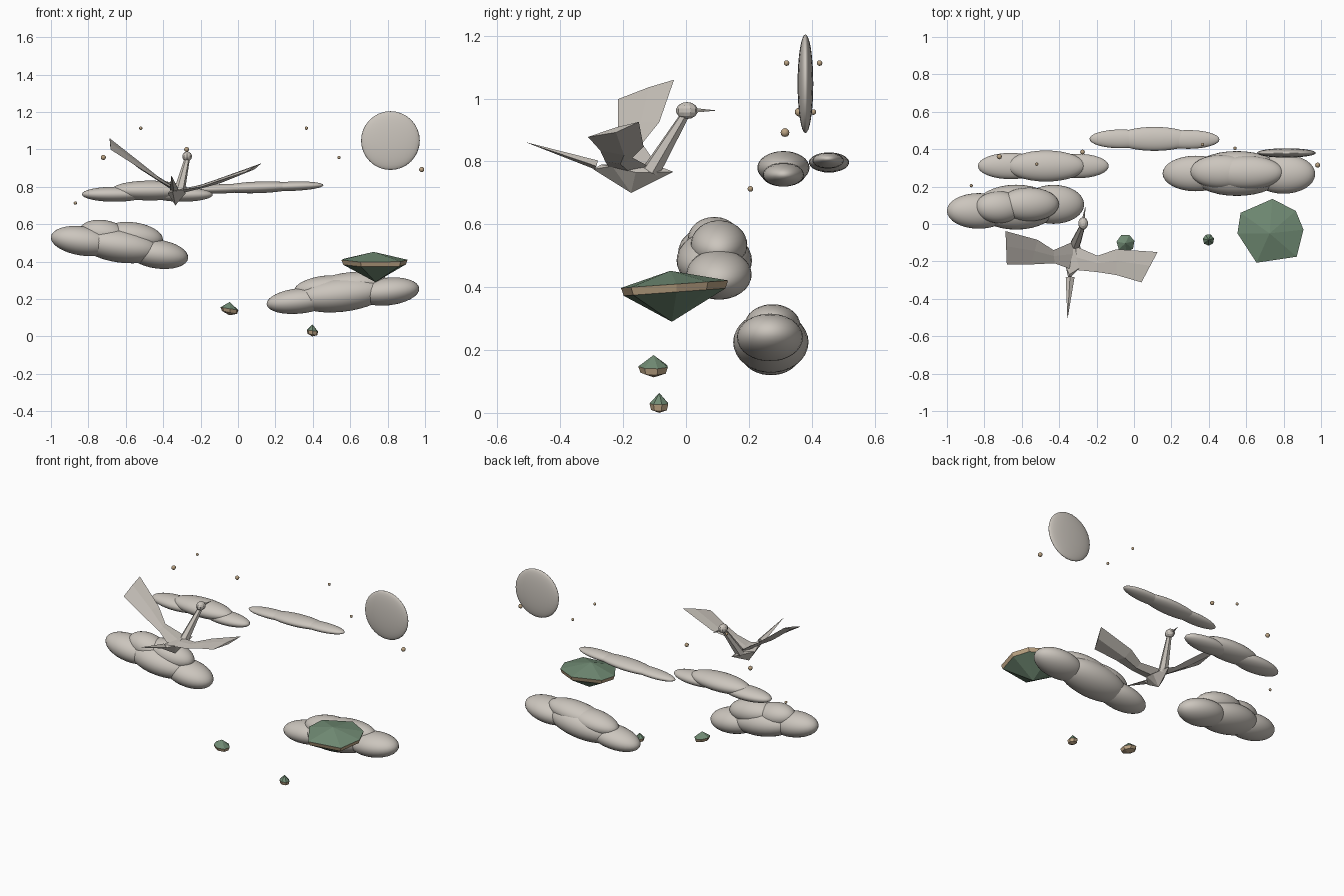
import bpy, bmesh, math
from mathutils import Vector

if "Cube" in bpy.data.objects:
    bpy.data.objects.remove(bpy.data.objects["Cube"])


def material(name, rgb):
    m = bpy.data.materials.new(name)
    m.diffuse_color = (*rgb, 1)
    m.use_nodes = True
    m.node_tree.nodes["Principled BSDF"].inputs["Base Color"].default_value = m.diffuse_color
    return m


GREY = material("warm_grey", (0.60, 0.56, 0.51))
GREEN = material("moss_green", (0.165, 0.26, 0.175))
TAN = material("tan", (0.50, 0.37, 0.23))


def finish(name, bm, mats, smooth=False):
    bmesh.ops.recalc_face_normals(bm, faces=bm.faces[:])
    for f in bm.faces:
        f.smooth = smooth
    me = bpy.data.meshes.new(name)
    bm.to_mesh(me)
    bm.free()
    for m in mats:
        me.materials.append(m)
    ob = bpy.data.objects.new(name, me)
    bpy.context.collection.objects.link(ob)
    return ob


def ellipsoid(name, loc, size, mat, tilt=0, seg=32, rings=16, smooth=True):
    bm = bmesh.new()
    bmesh.ops.create_uvsphere(bm, u_segments=seg, v_segments=rings, radius=1)
    bmesh.ops.scale(bm, vec=size, verts=bm.verts[:])
    ob = finish(name, bm, [mat], smooth)
    ob.location = loc
    ob.rotation_euler.y = math.radians(tilt)
    return ob


def hull(name, pts, mat):
    bm = bmesh.new()
    for p in pts:
        bm.verts.new(p)
    bmesh.ops.convex_hull(bm, input=bm.verts[:])
    return finish(name, bm, [mat])


# Clouds: overlapping stretched spheres (centre, radii)
clouds = {
    "left_cloud": (8, [((-0.83, 0.07, 0.51), (0.172, 0.095, 0.078)),
                       ((-0.63, 0.09, 0.485), (0.22, 0.12, 0.09)),
                       ((-0.43, 0.105, 0.44), (0.165, 0.104, 0.077)),
                       ((-0.72, 0.09, 0.55), (0.13, 0.085, 0.072)),
                       ((-0.56, 0.105, 0.535), (0.16, 0.09, 0.075))]),
    "right_cloud": (-6, [((0.33, 0.27, 0.19), (0.178, 0.095, 0.068)),
                         ((0.55, 0.27, 0.225), (0.25, 0.12, 0.094)),
                         ((0.80, 0.267, 0.24), (0.17, 0.105, 0.074)),
                         ((0.47, 0.28, 0.26), (0.17, 0.09, 0.065)),
                         ((0.60, 0.275, 0.275), (0.20, 0.09, 0.068))]),
    "rear_left_cloud": (0, [((-0.66, 0.31, 0.76), (0.175, 0.07, 0.04)),
                            ((-0.47, 0.31, 0.78), (0.21, 0.083, 0.053)),
                            ((-0.30, 0.31, 0.758), (0.165, 0.065, 0.038))]),
    "rear_middle_cloud": (-2, [((-0.07, 0.455, 0.79), (0.168, 0.05, 0.025)),
                               ((0.11, 0.455, 0.797), (0.21, 0.064, 0.031)),
                               ((0.29, 0.452, 0.803), (0.167, 0.05, 0.025))]),
}
for name, (tilt, puffs) in clouds.items():
    for i, (loc, size) in enumerate(puffs):
        ellipsoid(f"{name}_puff_{i + 1}", loc, size, GREY, tilt)

# Flattened moon disc
ellipsoid("moon", (0.815, 0.38, 1.047), (0.157, 0.025, 0.157), GREY)

# Small stars
stars = [(-0.72, 0.36, 0.957, 0.014), (-0.52, 0.32, 1.113, 0.009),
         (-0.275, 0.385, 1.0, 0.013), (0.366, 0.425, 1.113, 0.009),
         (0.54, 0.405, 0.957, 0.009), (0.982, 0.315, 0.892, 0.014),
         (-0.87, 0.205, 0.713, 0.009)]
for i, (x, y, z, r) in enumerate(stars):
    ellipsoid(f"star_{i + 1}", (x, y, z), (r, r, r), TAN, seg=8, rings=6)


def rock(name, rim, inset, band, top, bottom, mats):
    """Ring of rim points, a narrower lower ring, and a peak at each end."""
    bm = bmesh.new()
    c = Vector((sum(p[0] for p in rim), sum(p[1] for p in rim), 0)) / len(rim)
    upper = [bm.verts.new(p) for p in rim]
    lower = [bm.verts.new((c.x + (x - c.x) * inset, c.y + (y - c.y) * inset, z - band))
             for x, y, z in rim]
    a, b = bm.verts.new(top), bm.verts.new(bottom)
    n = len(rim)
    for i in range(n):
        j = (i + 1) % n
        bm.faces.new((upper[i], upper[j], a)).material_index = 0
        bm.faces.new((upper[i], lower[i], lower[j], upper[j])).material_index = 1
        bm.faces.new((lower[j], lower[i], b)).material_index = 2
    return finish(name, bm, mats)


# Large floating island, rim leaning slightly
outline = [(0.74, 0.134), (0.865, 0.07), (0.906, -0.03), (0.87, -0.175),
           (0.655, -0.207), (0.553, -0.05), (0.57, 0.06)]
rock("large_island", [(x, y, 0.412 + 0.07 * y) for x, y in outline], 0.95, 0.025,
     (0.725, -0.05, 0.452), (0.735, -0.045, 0.29), [GREEN, TAN, GREEN])


def small_rock(name, x, y, z, r, lean, band, top, bottom):
    rim = [(x + r * math.cos(t), y + r * math.sin(t), z + lean * math.cos(t))
           for t in (math.tau * (i + 0.3) / 7 for i in range(7))]
    rock(name, rim, 0.85, band, (x, y, top), (x, y, bottom), [GREEN, TAN, TAN])


small_rock("middle_islet", -0.045, -0.103, 0.148, 0.049, -0.008, 0.02, 0.184, 0.113)
small_rock("lowest_islet", 0.398, -0.085, 0.03, 0.031, -0.004, 0.02, 0.064, 0.0)

# Bird body, tail, neck, head and beak
hull("bird_body", [(-0.35, -0.295, 0.775), (-0.345, -0.27, 0.79), (-0.335, -0.175, 0.70),
                   (-0.303, -0.04, 0.767), (-0.375, -0.18, 0.765), (-0.28, -0.16, 0.765),
                   (-0.325, -0.10, 0.79), (-0.36, -0.24, 0.785), (-0.29, -0.235, 0.785)], GREY)
hull("bird_tail", [(-0.356, -0.512, 0.862), (-0.365, -0.285, 0.785),
                   (-0.318, -0.285, 0.785), (-0.342, -0.28, 0.803),
                   (-0.342, -0.29, 0.775)], GREY)


def tube(name, start, end, r0, r1, sides=6):
    a, b = Vector(start), Vector(end)
    bm = bmesh.new()
    bmesh.ops.create_cone(bm, cap_ends=True, segments=sides, radius1=r0, radius2=r1,
                          depth=(b - a).length)
    ob = finish(name, bm, [GREY])
    ob.location = (a + b) / 2
    ob.rotation_euler = (b - a).to_track_quat("Z", "Y").to_euler()
    return ob


tube("bird_neck", (-0.315, -0.11, 0.77), (-0.273, -0.005, 0.945), 0.03, 0.015)
ellipsoid("bird_head", (-0.272, 0.003, 0.962), (0.027, 0.035, 0.027), GREY,
          seg=10, rings=7, smooth=False)
tube("bird_beak", (-0.271, 0.025, 0.962), (-0.26, 0.092, 0.962), 0.008, 0.001, 5)


def wing(name, front, rear, keel):
    """Thin folded wing: front edge, rear edge and a lowered keel line between."""
    bm = bmesh.new()
    rows = []
    for f, r, k in zip(front, rear, keel):
        mid = (Vector(f) * 0.55 + Vector(r) * 0.45)
        rows.append([bm.verts.new(p) for p in
                     (f, mid + Vector((0, 0, 0.004)), r, mid - Vector((0, 0, k)))])
    for a, b in zip(rows, rows[1:]):
        for i in range(4):
            j = (i + 1) % 4
            bm.faces.new((a[i], a[j], b[j], b[i]))
    bm.faces.new(rows[0])
    bm.faces.new(rows[-1])
    return finish(name, bm, [GREY])


wing("bird_left_wing",
     [(-0.315, -0.09, 0.785), (-0.43, -0.14, 0.857), (-0.515, -0.085, 0.925), (-0.687, -0.038, 1.06)],
     [(-0.33, -0.245, 0.78), (-0.425, -0.21, 0.835), (-0.55, -0.216, 0.915), (-0.68, -0.217, 0.998)],
     [0.02, 0.015, 0.022, 0.012])
wing("bird_right_wing",
     [(-0.31, -0.12, 0.785), (-0.195, -0.17, 0.812), (-0.094, -0.135, 0.847), (0.126, -0.15, 0.926)],
     [(-0.32, -0.245, 0.78), (-0.195, -0.257, 0.80), (-0.094, -0.273, 0.835), (0.04, -0.312, 0.878)],
     [0.02, 0.015, 0.022, 0.012])
